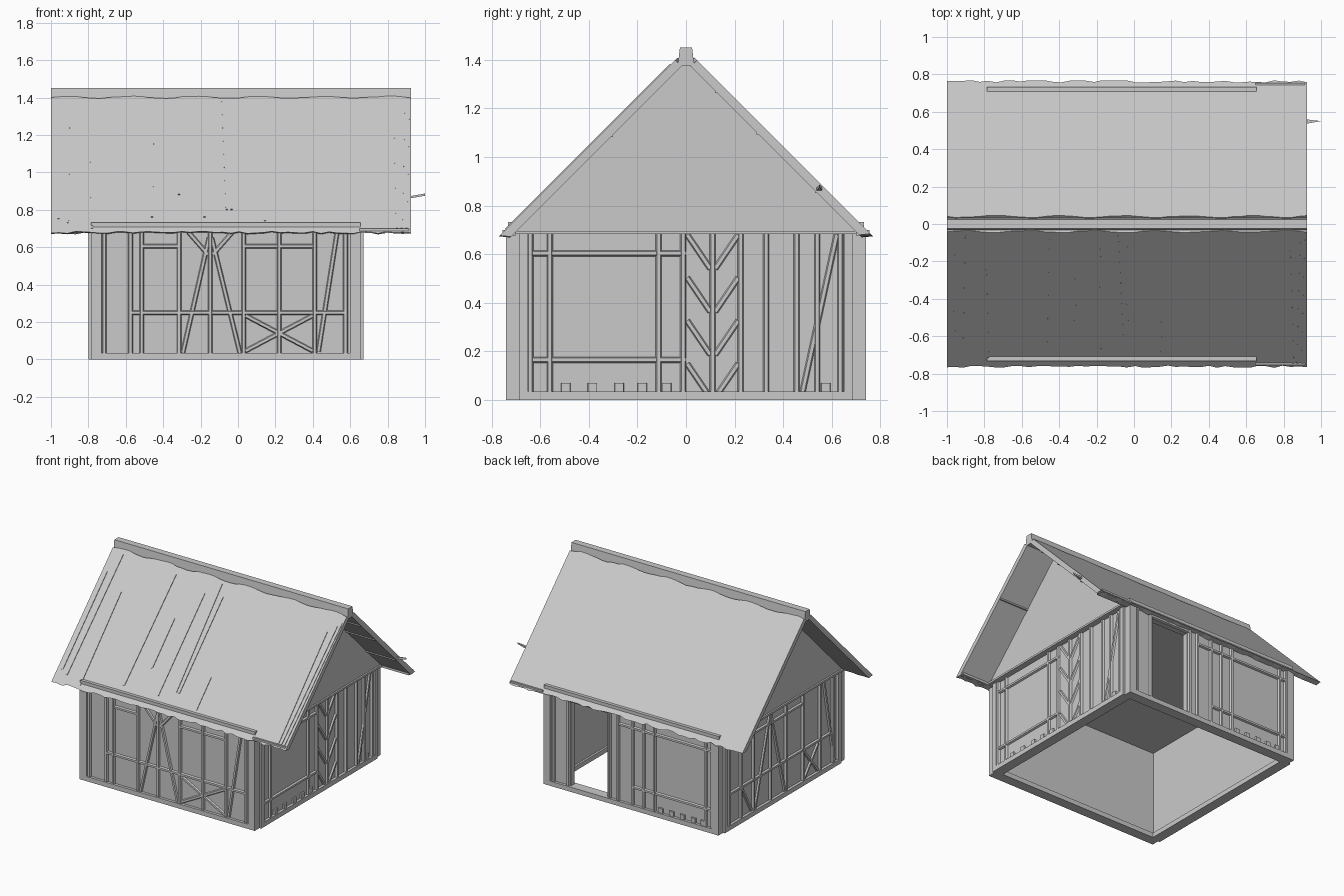
import bpy, bmesh, math, random
from mathutils import Vector

if "Cube" in bpy.data.objects:
    bpy.data.objects.remove(bpy.data.objects["Cube"])

random.seed(4)
mat = bpy.data.materials.new("plain_grey")
mat.diffuse_color = (0.59, 0.59, 0.59, 1)
mat.use_nodes = True
mat.node_tree.nodes["Principled BSDF"].inputs["Base Color"].default_value = mat.diffuse_color

X0, X1, Y = -0.80, 0.67, 0.74      # wall footprint
R0, R1 = -1.0, 0.925               # roof length
TOP = 0.69                         # wall height


def finish(name, bm):
    bmesh.ops.recalc_face_normals(bm, faces=bm.faces)
    me = bpy.data.meshes.new(name)
    bm.to_mesh(me)
    bm.free()
    me.materials.append(mat)
    ob = bpy.data.objects.new(name, me)
    bpy.context.collection.objects.link(ob)
    return ob


def loft(bm, base, top):
    """Closed solid between two matching polygons."""
    a = [bm.verts.new(p) for p in base]
    b = [bm.verts.new(p) for p in top]
    bm.faces.new(a)
    bm.faces.new(b[::-1])
    for i in range(len(a)):
        j = (i + 1) % len(a)
        bm.faces.new((a[i], b[i], b[j], a[j]))


def prism(bm, base, offset):
    loft(bm, base, [Vector(p) + Vector(offset) for p in base])


def box(bm, x0, x1, y0, y1, z0, z1):
    prism(bm, [(x0, y0, z0), (x1, y0, z0), (x1, y1, z0), (x0, y1, z0)], (0, 0, z1 - z0))


# Wall coordinates: u along the wall, d inward from its outer plane
def place(side, u, z, d):
    return {"front": (u, -Y + d, z), "back": (u, Y - d, z),
            "right": (X1 - d, u, z), "left": (X0 + d, u, z)}[side]


def bar(bm, side, u0, z0, u1, z1, w=0.026, d0=0.006, d1=0.022, bevel=0.55):
    """Straight timber between two points on a wall, with chamfered edges."""
    n = Vector((-(z1 - z0), u1 - u0)).normalized() / 2

    def ring(width, d):
        k = n * width
        return [place(side, u, z, d) for u, z in
                ((u0 + k.x, z0 + k.y), (u1 + k.x, z1 + k.y),
                 (u1 - k.x, z1 - k.y), (u0 - k.x, z0 - k.y))]
    loft(bm, ring(w * bevel, d0), ring(w, d1))


def panel(bm, side, u0, u1, z0, z1, d0=0.02, d1=0.06):
    zm = (z0 + z1) / 2
    bar(bm, side, u0, zm, u1, zm, z1 - z0, d0, d1, 1)


# Plaster walls, with a doorway in the back wall
bm = bmesh.new()
DOOR = (0.14, 0.44, 0.655)
panel(bm, "front", X0 + .02, X1 - .02, 0.03, TOP)
panel(bm, "left", -Y + .06, Y - .06, 0.03, TOP)
panel(bm, "right", -Y + .06, Y - .06, 0.03, TOP)
panel(bm, "back", X0 + .02, DOOR[0], 0.03, TOP)
panel(bm, "back", DOOR[1], X1 - .02, 0.03, TOP)
panel(bm, "back", DOOR[0], DOOR[1], DOOR[2], TOP)
finish("plaster_walls", bm)

# Sill beams
bm = bmesh.new()
for side in ("front", "back"):
    panel(bm, side, X0 + .015, X1 - .015, 0, 0.035, 0, 0.075)
for side in ("left", "right"):
    panel(bm, side, -Y + .055, Y - .055, 0, 0.035, 0, 0.075)
finish("sill_beams", bm)

# Corner posts: one on each of the two meeting walls, leaving a notch
bm = bmesh.new()
for side in ("front", "back"):
    panel(bm, side, X0 + .015, X0 + .07, 0.03, TOP, 0, .055)
    panel(bm, side, X1 - .07, X1 - .015, 0.03, TOP, 0, .055)
for side in ("left", "right"):
    for s in (-1, 1):
        u0, u1 = sorted((s * (Y - .055), s * (Y - .09)))
        panel(bm, side, u0, u1, 0.03, TOP, 0, .055)
finish("corner_posts", bm)

bm = bmesh.new()
box(bm, X0 + .03, X1 - .03, -Y + .03, Y - .03, 0.665, TOP)
finish("ceiling", bm)


# Timber framing: posts, then rails (u0, u1, z), then braces (u0, z0, u1, z1)
def framing(side, posts, rails, braces, pegs=()):
    bm = bmesh.new()
    for u in posts:
        bar(bm, side, u, 0.035, u, TOP, d0=0.005)
    for u0, u1, z in rails:
        bar(bm, side, u0, z, u1, z, d0=0.007)
    for b in braces:
        bar(bm, side, *b, d0=0.009)
    for u in pegs:
        bar(bm, side, u, 0.035, u, 0.07, w=0.04, d0=0.008, bevel=.9)
    finish(side + "_framing", bm)


framing("front", (-.715, -.575, -.515, -.315, -.148, .03, .22, .41, .575),
        ((-.575, .575, .25), (-.515, -.315, .605), (.03, .41, .605)),
        ((-.295, .035, -.155, .65), (.01, .035, -.14, .65), (-.265, .68, -.16, .56),
         (-.03, .68, -.135, .56), (.04, .045, .40, .235), (.04, .235, .40, .045),
         (.43, .04, .53, .68)))

chevrons = []
for i in range(4):
    z = 0.68 - i * 0.177
    chevrons += [(.005, z, .10, z - .14), (.215, z, .12, z - .14)]
framing("right", (-.64, -.56, -.113, -.012, .11, .225, .33, .455, .54, .635),
        ((-.645, 0, .603), (-.645, 0, .165)),
        chevrons + [(.48, .035, .62, .68)],
        (-.495, -.385, -.275, -.18, -.08, .575))

framing("back", (.58, .46, .12, .05, -.07, -.16, -.25, -.67, -.725),
        ((.05, -.725, .603), (-.07, -.725, .165), (.12, .46, .67)), (),
        (-.30, -.39, -.48, -.57, -.65))

framing("left", (-.6, -.45, -.25, -.05, .13, .33, .48, .62),
        ((-.6, .62, .26), (-.25, .33, .605)),
        ((.31, .035, .14, .66), (-.04, .035, .12, .66), (.46, .24, .35, .04),
         (-.43, .04, -.27, .24), (-.43, .24, -.27, .04), (-.62, .04, -.5, .67)))

# Gables, each standing on a tie beam that juts out a little
for name, x, out in (("right_gable", X1 + .012, 1), ("left_gable", X0 + .005, -1)):
    bm = bmesh.new()
    prism(bm, [(x, -.715, TOP), (x, .715, TOP), (x, .03, 1.38), (x, -.03, 1.38)],
          (-out * .03, 0, 0))
    a, b = sorted((x - out * .04, x + out * .012))
    box(bm, a, b, -.735, .735, TOP - .008, TOP + .006)
    finish(name, bm)


# Roof slopes at 45 degrees with a ragged eave; s picks front (-1) or back (1)
def on_slope(x, z, s, lift=0.0):
    k = lift * math.sqrt(.5)
    return Vector((x, s * (1.442 - z + k), z + k))


def slope(name, s):
    bm = bmesh.new()
    n = 44
    rows = []
    for i in range(n + 1):
        x = R0 + (R1 - R0) * i / n
        low = 0.673 + random.uniform(0, .012)
        high = 1.402 + .005 * math.sin(i * .8) + random.uniform(-.002, .002)
        rows.append([bm.verts.new(on_slope(x, z, s, l)) for z, l in
                     ((low, 0), (high, 0), (high, -.035), (low + .02, -.035))])
    for a, b in zip(rows, rows[1:]):
        for j in range(4):
            k = (j + 1) % 4
            bm.faces.new((a[j], a[k], b[k], b[j]))
    bm.faces.new(rows[0])
    bm.faces.new(rows[-1][::-1])
    finish(name, bm)


slope("front_roof", -1)
slope("back_roof", 1)

# Splits and loose boards on the front slope: (x, low z, high z, drift)
bm = bmesh.new()
for x, z0, z1, dx in ((-.96, .75, 1.28, 0), (-.91, .73, 1.38, .01), (-.78, .70, 1.20, -.01),
                      (-.46, .76, 1.36, .01), (-.315, .88, 1.15, 0), (-.18, .76, 1.31, 0),
                      (-.06, .80, 1.38, -.025), (-.035, .80, 1.32, 0), (.145, .74, .92, 0),
                      (.85, .70, 1.3, -.015), (.875, .70, 1.34, .015), (.90, .70, 1.36, .015)):
    w = .005
    base = [on_slope(x - w, z0, -1, -.004), on_slope(x + w, z0, -1, -.004),
            on_slope(x + dx + w * .4, z1, -1, -.004), on_slope(x + dx - w * .4, z1, -1, -.004)]
    prism(bm, base, Vector((0, -.006, .006)))
finish("roof_splits", bm)

# Ridge cap
bm = bmesh.new()
prism(bm, [(R0, y, z) for y, z in ((-.034, 1.375), (.034, 1.375), (.025, 1.45), (-.025, 1.45))],
      (R1 - R0, 0, 0))
finish("ridge_cap", bm)

# Wall plates poking through the roof, and eave boards under the overhangs
bm = bmesh.new()
for s in (-1, 1):
    y0, y1 = sorted((s * .705, s * .733))
    box(bm, -.785, .655, y0, y1, TOP, .733)
finish("wall_plates", bm)
bm = bmesh.new()
for s in (-1, 1):
    y0, y1 = sorted((s * .70, s * .755))
    box(bm, X1 - .02, R1 - .01, y0, y1, .676, .70)
finish("eave_boards", bm)

# Purlins below the right overhang, and one loose splinter
bm = bmesh.new()
for y, z in ((.13, 1.268), (.30, 1.098), (.54, .858), (-.31, 1.088)):
    box(bm, X1 - .02, R1 - .005, y - .01, y + .01, z - .006, z + .02)
prism(bm, [(R1 - .01, .535, .86), (R1 - .01, .56, .86), (1.0, .55, .875)], (0, 0, .012))
finish("purlins", bm)
